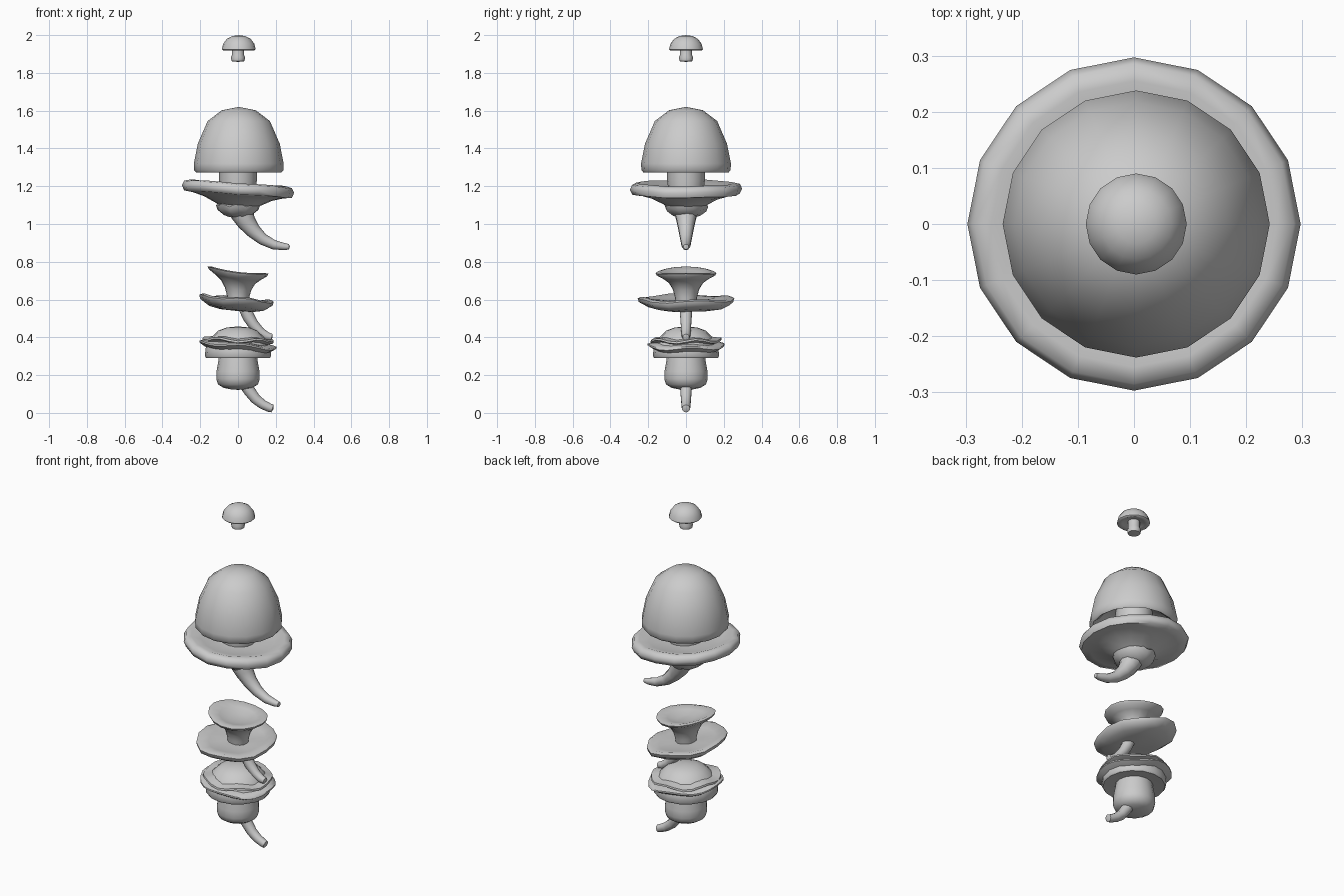
import bpy, bmesh
from math import sin, cos, pi
from mathutils import Vector


def skin(name, rings, angle=60):
    """Mesh from a list of vertex rings; a one-point ring is a pole."""
    bm = bmesh.new()
    vs = [[bm.verts.new(p) for p in r] for r in rings]
    for a, b in zip(vs, vs[1:]):
        n = max(len(a), len(b))
        for i in range(n):
            j = (i + 1) % n
            q = []
            for v in (a[i % len(a)], a[j % len(a)], b[j % len(b)], b[i % len(b)]):
                if v not in q:
                    q.append(v)
            bm.faces.new(q)
    bmesh.ops.recalc_face_normals(bm, faces=bm.faces)
    me = bpy.data.meshes.new(name)
    bm.to_mesh(me)
    bm.free()
    ob = bpy.data.objects.new(name, me)
    bpy.context.collection.objects.link(ob)
    bpy.context.view_layer.objects.active = ob
    ob.select_set(True)
    bpy.ops.object.shade_smooth_by_angle(angle=angle * pi / 180)
    ob.select_set(False)
    return ob


def lathe(name, prof, seg=16, cx=0.0, sx=1.0, tilt=0.0, wave=0.0, lobes=5, phase=0.0):
    """Revolve (radius, z) points; tilt drops +x side, wave ripples the rim."""
    rmax = max(r for r, _ in prof)
    rings = []
    for r, z in prof:
        if r == 0:
            rings.append([(cx, 0, z)])
            continue
        ring = []
        for i in range(seg):
            a = 2 * pi * i / seg
            w = wave * (r / rmax) ** 2 * sin(lobes * a + phase)
            ring.append((cx + r * sx * cos(a), r * sin(a), z + w - tilt * r * cos(a)))
        rings.append(ring)
    return skin(name, rings)


def tail(name, path, seg=10):
    """Tapered tube along (x, z, radius) points in the xz plane."""
    pts = [Vector((x, 0, z)) for x, z, _ in path]
    rings = [[pts[0]]]
    for i, p in enumerate(pts):
        t = (pts[min(i + 1, len(pts) - 1)] - pts[max(i - 1, 0)]).normalized()
        n = Vector((-t.z, 0, t.x))
        r = path[i][2]
        rings.append([p + n * r * cos(2 * pi * k / seg) + Vector((0, r * sin(2 * pi * k / seg), 0))
                      for k in range(seg)])
    rings.append([pts[-1] + t * path[-1][2] * 0.3])
    return skin(name, rings)


# small button mushroom on top
lathe("button_cap", [(0, 2.0), (.035, 1.995), (.063, 1.98), (.083, 1.953), (.09, 1.925),
                     (.082, 1.918), (.06, 1.925), (.03, 1.935), (0, 1.935)], cx=.004)
lathe("button_stem", [(0, 1.94), (.032, 1.94), (.032, 1.895), (.038, 1.88),
                      (.034, 1.862), (0, 1.858)], seg=12)

# large dome with its stem
lathe("dome_cap", [(0, 1.62), (.09, 1.602), (.165, 1.545), (.217, 1.425), (.238, 1.32),
                   (.236, 1.285), (.225, 1.272), (.205, 1.285), (.17, 1.33), (.1, 1.37), (0, 1.38)], cx=.004)
lathe("dome_stem", [(0, 1.39), (.1, 1.38), (.1, 1.23), (.09, 1.16), (0, 1.15)])

# wide brim, ragged collar and tail
lathe("brim", [(0, 1.2), (.1, 1.195), (.2, 1.2), (.255, 1.217), (.285, 1.21), (.297, 1.185), (.285, 1.158),
               (.24, 1.152), (.18, 1.135), (.12, 1.105), (.08, 1.08), (0, 1.07)], tilt=.07, wave=.003)
lathe("collar", [(0, 1.12), (.09, 1.12), (.117, 1.1), (.108, 1.075), (.075, 1.048), (.05, 1.038), (0, 1.035)],
      wave=.01, lobes=7)
tail("collar_tail", [(.0, 1.1, .065), (.025, 1.05, .06), (.045, 1.01, .05), (.08, .965, .04), (.13, .92, .031),
                     (.19, .89, .025), (.245, .88, .019), (.27, .879, .014)])

# funnel standing in a wavy saucer
lathe("funnel", [(0, .725), (.05, .725), (.1, .74), (.14, .752), (.161, .748), (.155, .735), (.12, .713),
                 (.09, .69), (.07, .655), (.06, .62), (.055, .58), (0, .58)],
      tilt=.12, wave=.008, lobes=2, phase=1.57)
lathe("saucer", [(0, .595), (.1, .595), (.18, .6), (.235, .611), (.256, .603), (.25, .583), (.2, .557),
                 (.12, .543), (0, .54)], cx=-.008, sx=.77, tilt=.07, wave=.008, lobes=4, phase=.6)
tail("saucer_tail", [(.035, .56, .034), (.055, .51, .032), (.08, .47, .029), (.115, .43, .026),
                     (.15, .407, .023), (.178, .4, .018)])

# bottom mushroom: cap, two frills, stem, tail
lathe("low_cap", [(0, .458), (.06, .452), (.105, .435), (.137, .405), (.155, .38), (.172, .34), (.175, .3),
                  (.168, .29), (.11, .295), (0, .3)])
lathe("upper_frill", [(.13, .4), (.165, .393), (.187, .39), (.189, .38), (.165, .372), (.13, .37)],
      seg=24, tilt=.03, wave=.009, lobes=5)
lathe("lower_frill", [(.14, .375), (.18, .368), (.203, .36), (.204, .352), (.185, .34), (.15, .325)],
      seg=24, tilt=.08, wave=.008, lobes=4, phase=1)
lathe("low_stem", [(0, .32), (.1, .31), (.103, .28), (.114, .22), (.115, .18), (.105, .15),
                   (.075, .132), (.035, .124), (0, .122)])
tail("low_tail", [(.035, .16, .035), (.062, .115, .031), (.092, .075, .028), (.13, .045, .025),
                  (.165, .028, .023), (.182, .023, .021)])
